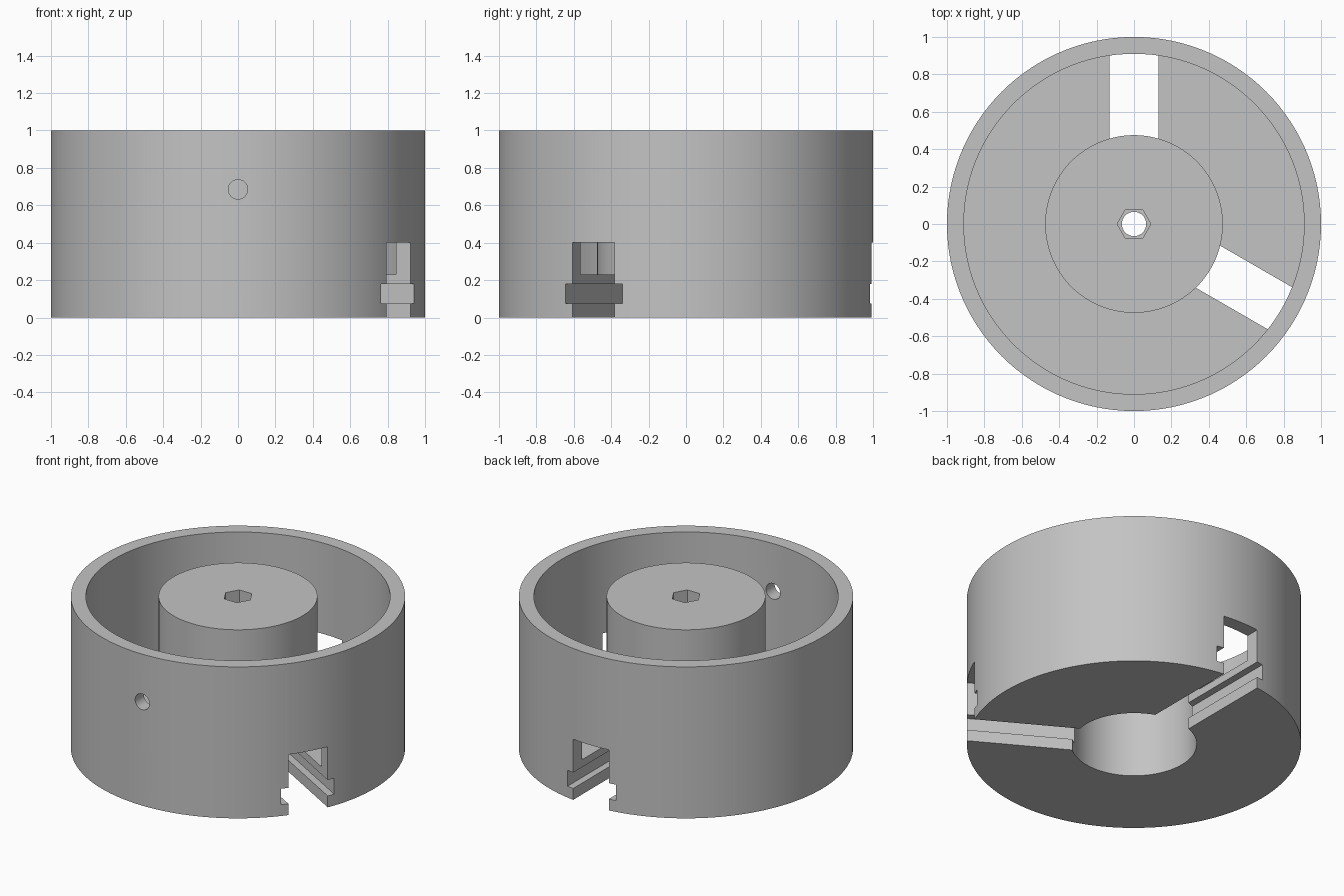
import bpy, bmesh, math
from mathutils import Matrix, Vector

cube = bpy.data.objects.get("Cube")
if cube:
    bpy.data.objects.remove(cube, do_unlink=True)

SEGMENTS = 120
FLOOR, ROOF = 0.23, 0.77       # floor top, underside of the hub cap
HUB, BORE, WALL = 0.475, 0.375, 0.91

grey = bpy.data.materials.new("grey plastic")
grey.use_nodes = True
colour = (0.55, 0.55, 0.55, 1)
grey.diffuse_color = colour
grey.node_tree.nodes["Principled BSDF"].inputs["Base Color"].default_value = colour


def make_object(name, bm):
    bmesh.ops.recalc_face_normals(bm, faces=bm.faces)
    mesh = bpy.data.meshes.new(name)
    bm.to_mesh(mesh)
    bm.free()
    mesh.materials.append(grey)
    obj = bpy.data.objects.new(name, mesh)
    bpy.context.collection.objects.link(obj)
    return obj


def lathe(name, profile):
    """Revolve a closed (radius, height) outline about z."""
    bm = bmesh.new()
    rings = []
    for i in range(SEGMENTS):
        a = math.tau * i / SEGMENTS
        rings.append([bm.verts.new((r * math.cos(a), r * math.sin(a), z))
                      for r, z in profile])
    n = len(profile)
    for i in range(SEGMENTS):
        a, b = rings[i], rings[(i + 1) % SEGMENTS]
        for j in range(n):
            k = (j + 1) % n
            bm.faces.new((a[j], b[j], b[k], a[k]))
    return make_object(name, bm)


def prism(name, sides, radius, depth, matrix):
    bm = bmesh.new()
    bmesh.ops.create_cone(bm, cap_ends=True, segments=sides, radius1=radius,
                          radius2=radius, depth=depth, matrix=matrix)
    return make_object(name, bm)


def slot_cutter(name, angle):
    """Stepped slot section, extruded outward from inside the bore."""
    half = [(0.13, -0.1), (0.13, 0.075), (0.176, 0.075),
            (0.176, 0.18), (0.13, 0.18), (0.13, 0.4)]
    section = half + [(-w, z) for w, z in reversed(half)]
    bm = bmesh.new()
    face = bm.faces.new([bm.verts.new((0.3, w, z)) for w, z in section])
    out = bmesh.ops.extrude_face_region(bm, geom=[face])["geom"]
    bmesh.ops.translate(bm, vec=Vector((0.9, 0, 0)),
                        verts=[v for v in out if isinstance(v, bmesh.types.BMVert)])
    bm.transform(Matrix.Rotation(angle, 4, "Z"))
    return make_object(name, bm)


# Cup, floor and hollow hub in one turned outline
housing = lathe("housing", [
    (BORE, 0), (1, 0), (1, 1), (WALL, 1), (WALL, FLOOR), (HUB, FLOOR),
    (HUB, 1), (0.065, 1), (0.065, ROOF), (BORE, ROOF)])

# Three guide slots, nut pocket and the side screw hole
cutters = [slot_cutter("slot_cutter", math.radians(a)) for a in (90, 210, 330)]
cutters.append(prism("nut_pocket_cutter", 6, 0.09, 0.24,
                     Matrix.Translation((0, 0, 1)) @ Matrix.Rotation(math.pi / 2, 4, "Z")))
cutters.append(prism("screw_hole_cutter", 32, 0.052, 0.4,
                     Matrix.Translation((0, -0.95, 0.685))
                     @ Matrix.Rotation(math.pi / 2, 4, "X")))

# Keep the pocket's corners on the x axis
pocket = cutters[3].data
if max(v.co.x for v in pocket.vertices) < 0.085:
    pocket.transform(Matrix.Rotation(math.pi / 6, 4, "Z"))

bpy.ops.object.select_all(action="DESELECT")
housing.select_set(True)
bpy.context.view_layer.objects.active = housing
for cutter in cutters:
    cutter.hide_render = True
    mod = housing.modifiers.new(cutter.name, "BOOLEAN")
    mod.operation = "DIFFERENCE"
    mod.solver = "EXACT"
    mod.object = cutter
    bpy.ops.object.modifier_apply(modifier=mod.name)
for cutter in cutters:
    bpy.data.objects.remove(cutter, do_unlink=True)

bpy.ops.object.shade_smooth_by_angle(angle=math.radians(30))
